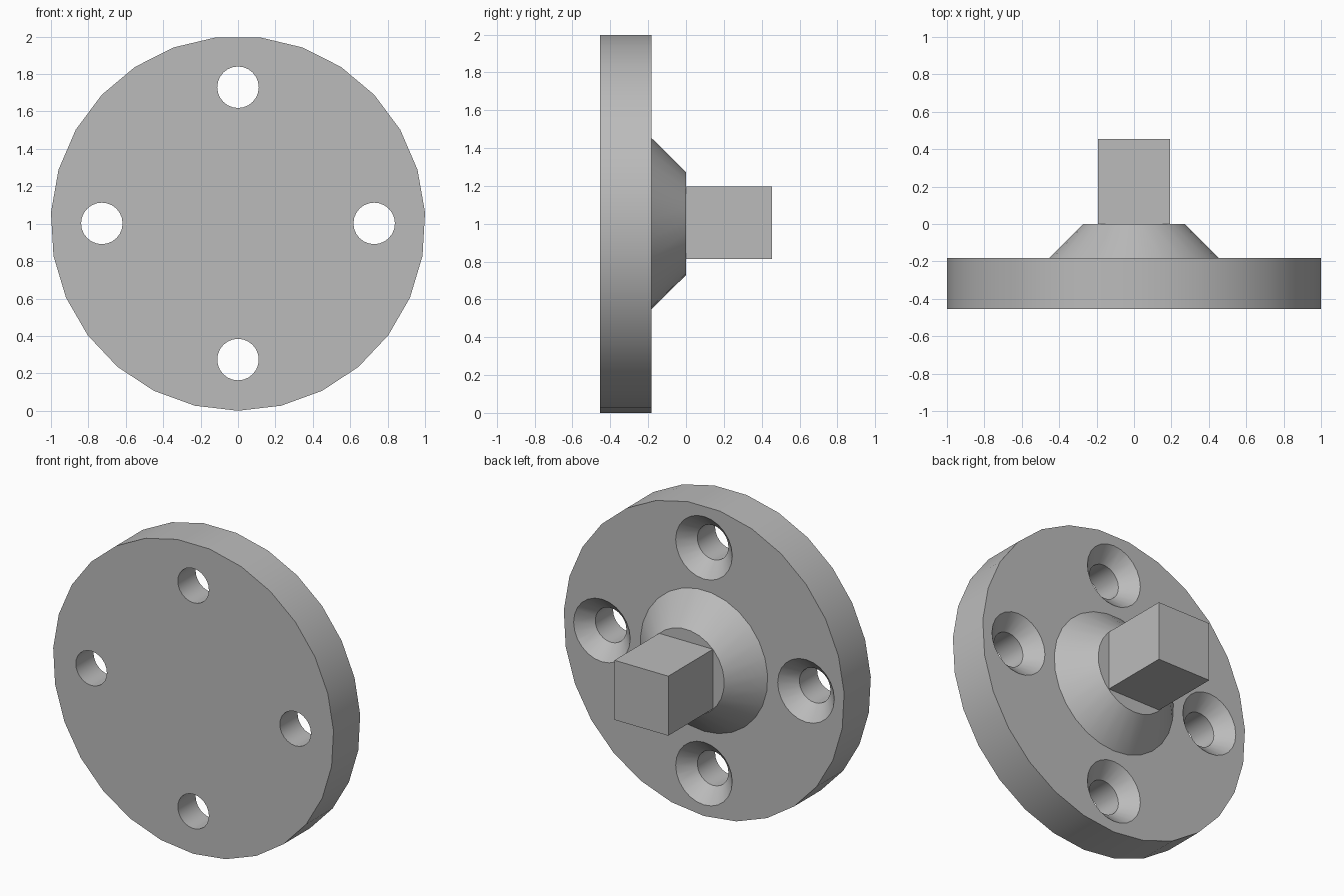
import bpy, bmesh, math

cube = bpy.data.objects.get("Cube")
if cube:
    bpy.data.objects.remove(cube, do_unlink=True)

CZ = 1.0017                            # height of the flange axis
FRONT, BACK, COLLAR, TIP = -0.455, -0.183, 0.0, 0.455

metal = bpy.data.materials.new("plain grey")
metal.use_nodes = True
GREY = (0.5, 0.5, 0.5, 1)
metal.diffuse_color = GREY
metal.node_tree.nodes["Principled BSDF"].inputs["Base Color"].default_value = GREY


def turn(bm, profile, sides, cx=0.0, cz=CZ):
    """Closed solid turned about the y axis from (radius, y) pairs, first vertex down."""
    rings = []
    for r, y in profile:
        angles = [math.tau * i / sides - math.pi / 2 for i in range(sides)]
        rings.append([bm.verts.new((cx + r * math.cos(a), y, cz + r * math.sin(a)))
                      for a in angles])
    for a, b in zip(rings, rings[1:]):
        for i in range(sides):
            j = (i + 1) % sides
            bm.faces.new((a[i], a[j], b[j], b[i]))
    bm.faces.new(rings[0][::-1])
    bm.faces.new(rings[-1])


def finish(name, bm):
    bmesh.ops.recalc_face_normals(bm, faces=bm.faces)
    mesh = bpy.data.meshes.new(name)
    bm.to_mesh(mesh)
    bm.free()
    obj = bpy.data.objects.new(name, mesh)
    bpy.context.collection.objects.link(obj)
    mesh.materials.append(metal)
    return obj


def smooth(obj):
    bpy.ops.object.select_all(action="DESELECT")
    obj.select_set(True)
    bpy.context.view_layer.objects.active = obj
    bpy.ops.object.shade_smooth_by_angle(angle=math.radians(30))


# Round mounting plate
bm = bmesh.new()
turn(bm, [(CZ, FRONT), (CZ, BACK)], 27)
plate = finish("flange_plate", bm)

# Four countersunk screw holes
HOLE, SINK, OVER = 0.111, 0.091, 0.05
bm = bmesh.new()
for k in range(4):
    a = k * math.pi / 2
    turn(bm, [(HOLE, FRONT - OVER), (HOLE, BACK - SINK), (HOLE + SINK + OVER, BACK + OVER)],
         24, 0.728 * math.cos(a), CZ + 0.728 * math.sin(a))
cutter = finish("screw_hole_cutter", bm)
cutter.hide_render = True
cut = plate.modifiers.new("screw_holes", "BOOLEAN")
cut.operation = "DIFFERENCE"
cut.solver = "EXACT"
cut.object = cutter
bpy.context.view_layer.objects.active = plate
bpy.ops.object.modifier_apply(modifier=cut.name)
bpy.data.objects.remove(cutter, do_unlink=True)
smooth(plate)

# Tapered collar behind the plate
bm = bmesh.new()
turn(bm, [(0.455, BACK), (0.273, COLLAR)], 27)
smooth(finish("tapered_collar", bm))

# Square drive stub
bm = bmesh.new()
bmesh.ops.create_cube(bm, size=1)
bmesh.ops.scale(bm, vec=(0.384, TIP - COLLAR, 0.384), verts=bm.verts)
bmesh.ops.translate(bm, vec=(0, (TIP + COLLAR) / 2, CZ + 0.003), verts=bm.verts)
finish("square_stub", bm)
